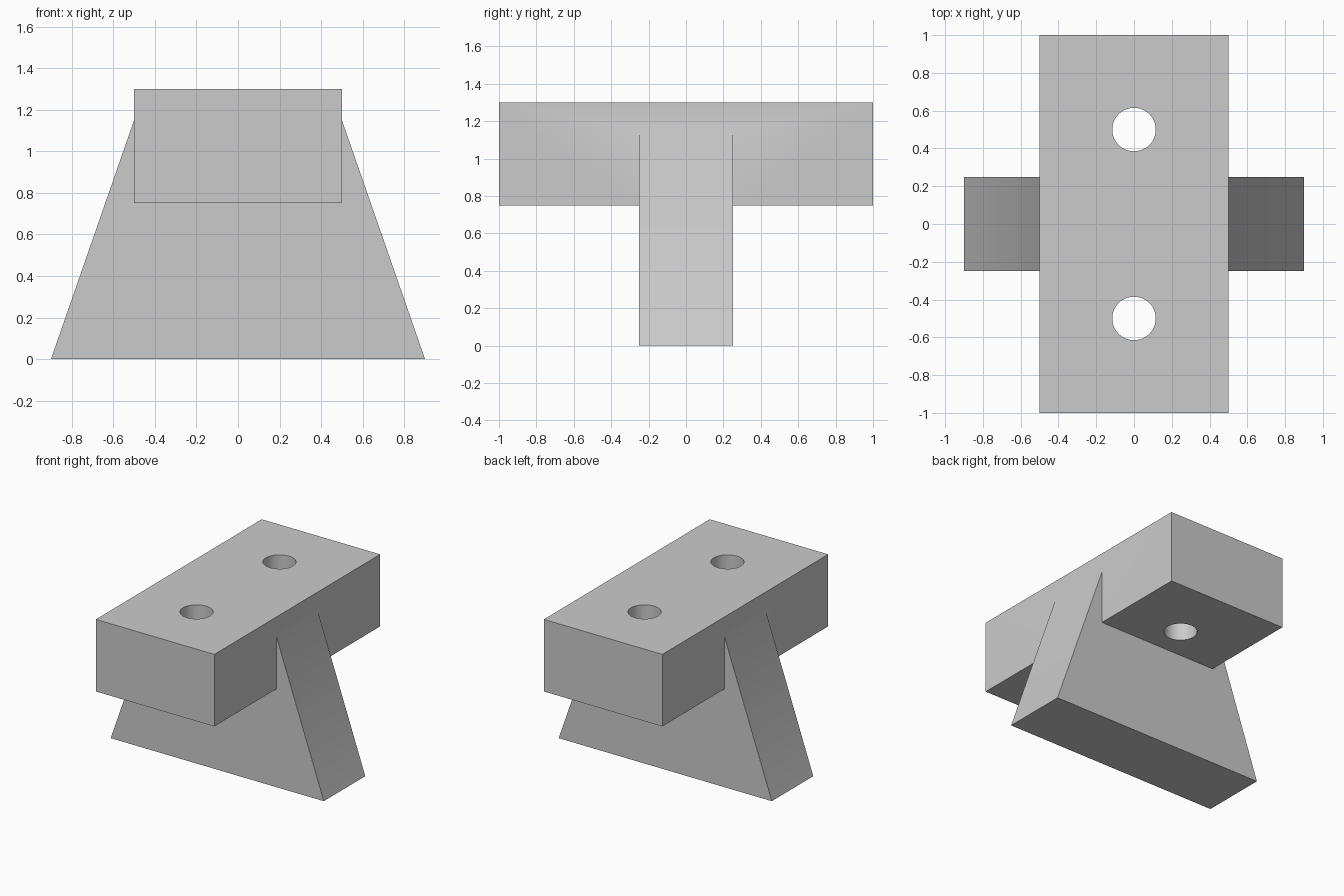
import bpy
import bmesh
import math

cube = bpy.data.objects.get("Cube")
if cube:
    bpy.data.objects.remove(cube, do_unlink=True)

grey = bpy.data.materials.new("plain grey")
grey.use_nodes = True
colour = (0.6, 0.6, 0.6, 1)
grey.diffuse_color = colour
grey.node_tree.nodes["Principled BSDF"].inputs["Base Color"].default_value = colour


def prism(name, profile, depth):
    """Extrude an x-z outline along y, centred on y = 0."""
    bm = bmesh.new()
    face = bm.faces.new([bm.verts.new((x, -depth / 2, z)) for x, z in profile])
    new = bmesh.ops.extrude_face_region(bm, geom=[face])["geom"]
    bmesh.ops.translate(bm, vec=(0, depth, 0),
                        verts=[v for v in new if isinstance(v, bmesh.types.BMVert)])
    bmesh.ops.recalc_face_normals(bm, faces=bm.faces)
    mesh = bpy.data.meshes.new(name)
    bm.to_mesh(mesh)
    bm.free()
    mesh.materials.append(grey)
    obj = bpy.data.objects.new(name, mesh)
    bpy.context.collection.objects.link(obj)
    return obj


def combine(target, tool, operation):
    """Apply a boolean and discard the tool object."""
    bpy.context.view_layer.objects.active = target
    mod = target.modifiers.new(operation, 'BOOLEAN')
    mod.operation = operation
    mod.solver = 'EXACT'
    mod.object = tool
    bpy.ops.object.modifier_apply(modifier=mod.name)
    bpy.data.objects.remove(tool, do_unlink=True)


# Long block on top, joined to a tapered foot
half, low, high, shoulder = 0.5, 0.75, 1.3, 1.15
block = prism("bracket_block",
              [(-half, low), (half, low), (half, high), (-half, high)], 2)
foot = prism("tapered_foot",
             [(-0.9, 0), (0.9, 0), (half, shoulder), (-half, shoulder)], 0.5)
combine(block, foot, 'UNION')

# Two vertical through holes
for y in (-0.5, 0.5):
    bpy.ops.mesh.primitive_cylinder_add(vertices=48, radius=0.115, depth=1,
                                        location=(0, y, 1))
    drill = bpy.context.object
    drill.name = "hole_cutter"
    drill.hide_render = True
    drill.data.materials.append(grey)
    combine(block, drill, 'DIFFERENCE')

# Smooth hole walls and shoulder blend, crisp corners
bpy.ops.object.select_all(action='DESELECT')
block.select_set(True)
bpy.context.view_layer.objects.active = block
bpy.ops.object.shade_smooth_by_angle(angle=math.radians(30))
